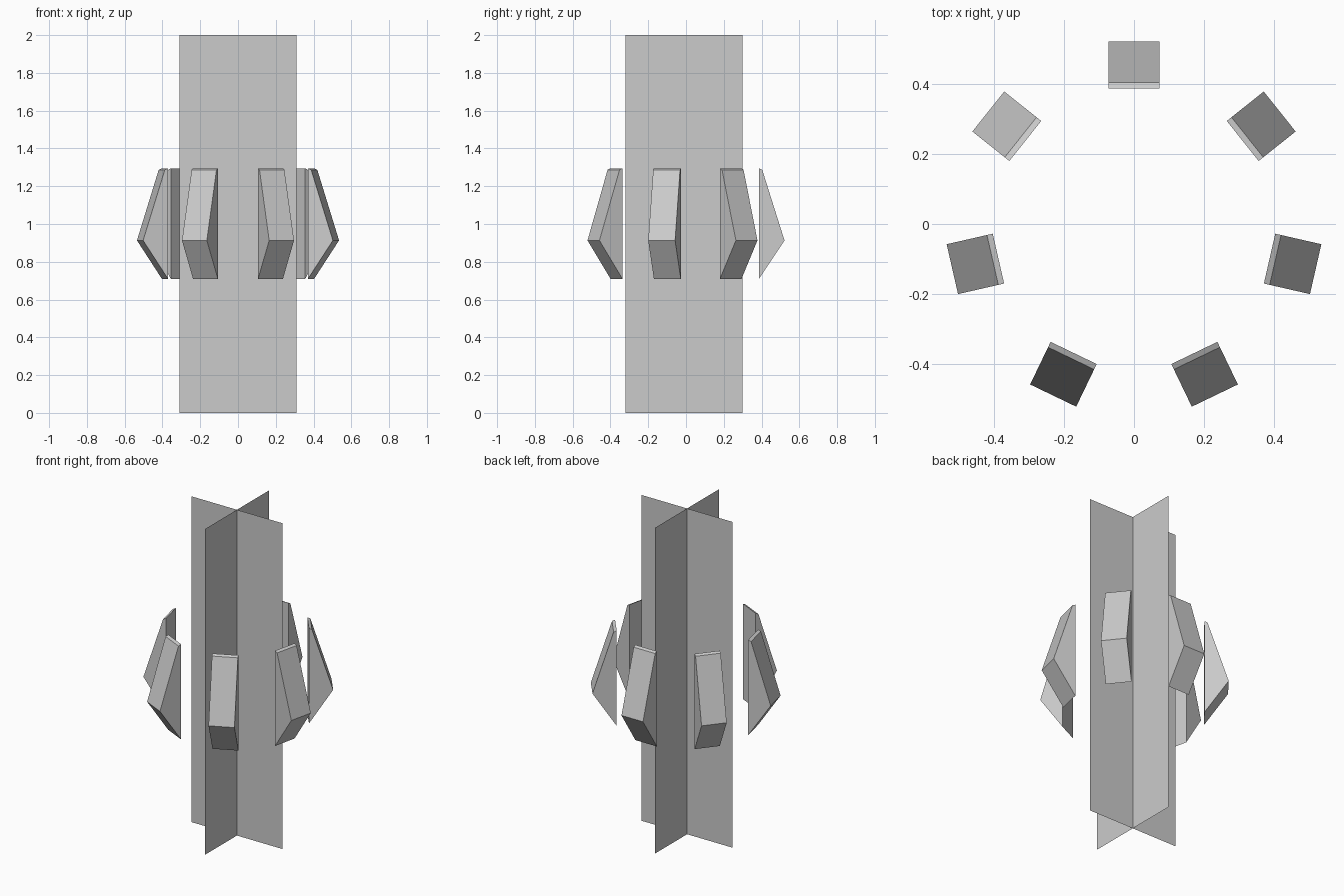
import bpy
from math import cos, sin, pi

if "Cube" in bpy.data.objects:
    bpy.data.objects.remove(bpy.data.objects["Cube"])

CY = -0.0105  # shared axis position in y


def make_object(name, verts, faces):
    mesh = bpy.data.meshes.new(name)
    mesh.from_pydata(verts, [], faces)
    mesh.update()
    obj = bpy.data.objects.new(name, mesh)
    bpy.context.collection.objects.link(obj)
    return obj


# Two crossed upright cards forming the central column
HALF = 0.31
for i, name in enumerate(("cross_card_wide", "cross_card_deep")):
    dx, dy = (HALF, 0) if i == 0 else (0, HALF)
    make_object(name,
                [(-dx, CY - dy, 0), (dx, CY + dy, 0),
                 (dx, CY + dy, 2), (-dx, CY - dy, 2)],
                [(0, 1, 2, 3)])

# Ring of seven faceted blocks: radial profile (radius, z) extruded sideways
PROFILE = [(0.397, 0.71), (0.532, 0.913), (0.414, 1.287), (0.397, 1.295)]
HALF_WIDTH = 0.073
COUNT = 7
n = len(PROFILE)
for k in range(COUNT):
    a = pi / 2 + 2 * pi * k / COUNT
    verts = [(r * cos(a) - s * sin(a), CY + r * sin(a) + s * cos(a), z)
             for s in (-HALF_WIDTH, HALF_WIDTH) for r, z in PROFILE]
    faces = [tuple(range(n)), tuple(reversed(range(n, 2 * n)))]
    faces += [(j, j + n, (j + 1) % n + n, (j + 1) % n) for j in range(n)]
    make_object(f"ring_block_{k + 1}", verts, faces)
